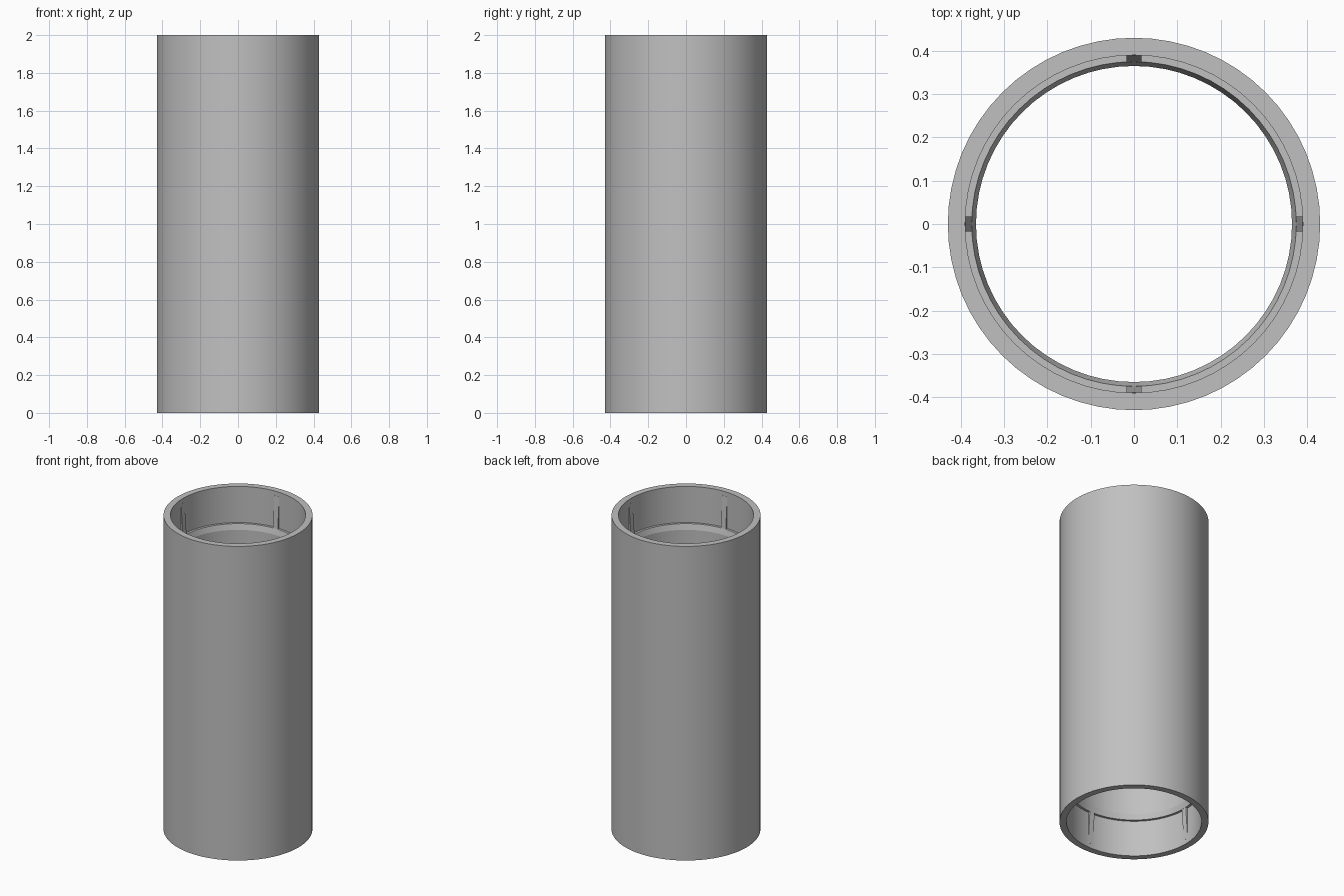
import bpy, bmesh
from math import pi
from mathutils import Matrix, Vector

cube = bpy.data.objects.get("Cube")
if cube:
    bpy.data.objects.remove(cube)

HEIGHT = 2.0
OUTER, SOCKET, LEDGE, BORE = 0.43, 0.39, 0.375, 0.365
DEPTH = 0.23        # socket depth at each end
CHAMFER = 0.035     # height of the lead-in below each ledge
SIDES = 64

grey = bpy.data.materials.new("light_grey")
grey.use_nodes = True
colour = (0.53, 0.53, 0.53, 1)
grey.diffuse_color = colour
grey.node_tree.nodes["Principled BSDF"].inputs["Base Color"].default_value = colour


def make_object(name, bm):
    bmesh.ops.recalc_face_normals(bm, faces=bm.faces)
    mesh = bpy.data.meshes.new(name)
    bm.to_mesh(mesh)
    bm.free()
    mesh.materials.append(grey)
    obj = bpy.data.objects.new(name, mesh)
    bpy.context.collection.objects.link(obj)
    return obj


# Tube: half the inner profile, mirrored top to bottom, then spun
upper = [(OUTER, HEIGHT), (SOCKET, HEIGHT), (SOCKET, HEIGHT - DEPTH),
         (LEDGE, HEIGHT - DEPTH), (BORE, HEIGHT - DEPTH - CHAMFER)]
profile = upper + [(r, HEIGHT - z) for r, z in reversed(upper)]
bm = bmesh.new()
verts = [bm.verts.new((r, 0, z)) for r, z in profile]
edges = [bm.edges.new((v, verts[i - 1])) for i, v in enumerate(verts)]
bmesh.ops.spin(bm, geom=verts + edges, cent=(0, 0, 0), axis=(0, 0, 1),
               angle=2 * pi, steps=SIDES, use_merge=True)
bmesh.ops.remove_doubles(bm, verts=bm.verts, dist=0.0001)
tube = make_object("tube", bm)
bpy.context.view_layer.objects.active = tube
tube.select_set(True)
bpy.ops.object.shade_smooth_by_angle(angle=pi / 18)


# Tapered ribs inside both sockets, one on each axis
def add_rib(name, turn, at_top):
    wedge = [(SOCKET + 0.004, 0.03), (SOCKET - 0.001, 0.03),
             (LEDGE, DEPTH), (SOCKET + 0.004, DEPTH)]
    bm = bmesh.new()
    side = bm.faces.new([bm.verts.new((r, -0.0175, HEIGHT - d if at_top else d))
                         for r, d in wedge])
    new = bmesh.ops.extrude_face_region(bm, geom=[side])["geom"]
    bmesh.ops.translate(bm, vec=Vector((0, 0.035, 0)),
                        verts=[g for g in new if isinstance(g, bmesh.types.BMVert)])
    bm.transform(Matrix.Rotation(turn, 4, "Z"))
    make_object(name, bm)


for i, side in enumerate(("left", "back", "right", "front")):
    add_rib("upper_rib_" + side, i * pi / 2, True)
    add_rib("lower_rib_" + side, i * pi / 2, False)
